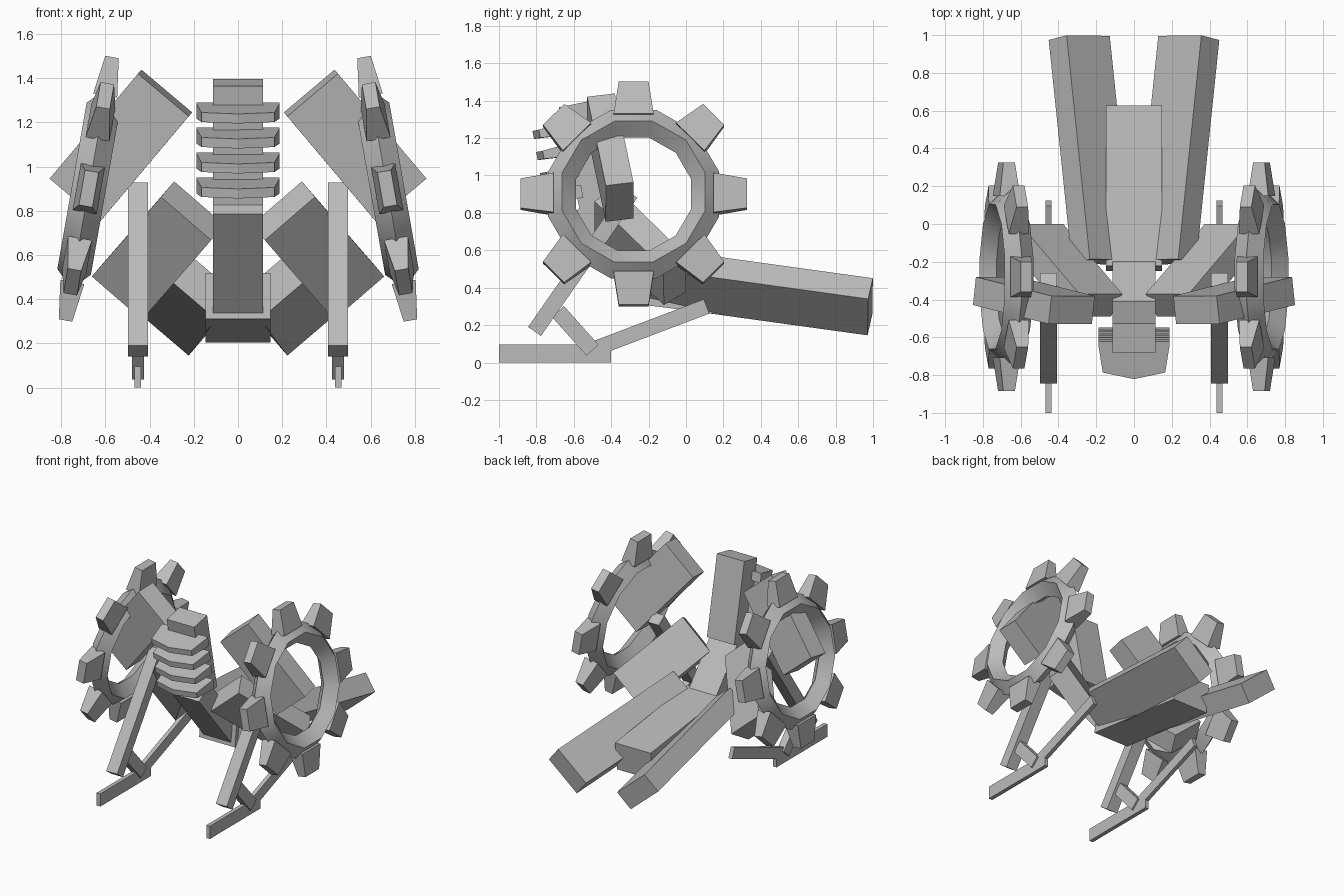
import bpy, bmesh, math
from mathutils import Vector, Matrix

if "Cube" in bpy.data.objects:
    bpy.data.objects.remove(bpy.data.objects["Cube"])

grey = bpy.data.materials.new("hull_grey")
grey.diffuse_color = (0.5, 0.5, 0.5, 1)
grey.use_nodes = True
grey.node_tree.nodes["Principled BSDF"].inputs["Base Color"].default_value = grey.diffuse_color


def finish(name, bm, side=1):
    """Turn a bmesh into an object, mirrored across x when side is -1."""
    if side < 0:
        bmesh.ops.scale(bm, vec=(-1, 1, 1), verts=bm.verts)
    bmesh.ops.recalc_face_normals(bm, faces=bm.faces)
    mesh = bpy.data.meshes.new(name)
    bm.to_mesh(mesh)
    bm.free()
    mesh.materials.append(grey)
    obj = bpy.data.objects.new(name, mesh)
    bpy.context.collection.objects.link(obj)
    return obj


def beam(name, a, b, width, thick, hint, side=1):
    """Box running from a to b, its width lying along the hint direction."""
    a, b = Vector(a), Vector(b)
    axis = (b - a).normalized()
    h = Vector(hint)
    w = (h - axis * h.dot(axis)).normalized()
    t = axis.cross(w)
    rot = Matrix((w, t, axis)).transposed().to_4x4()
    size = Matrix.Diagonal((width, thick, (b - a).length, 1))
    bm = bmesh.new()
    bmesh.ops.create_cube(bm, size=1, matrix=Matrix.Translation((a + b) / 2) @ rot @ size)
    return finish(name, bm, side)


def loft(bm, rings):
    """Closed solid through two rings with the same number of points."""
    lo, hi = [[bm.verts.new(p) for p in r] for r in rings]
    n = len(lo)
    bm.faces.new(lo)
    bm.faces.new(hi)
    for i in range(n):
        j = (i + 1) % n
        bm.faces.new((lo[i], lo[j], hi[j], hi[i]))


WHEEL = Matrix.Translation((0.675, -0.28, 0.9)) @ Matrix.Rotation(math.radians(-10), 4, 'Y')
ROLLED = (0.228, 0, 0.195)
X = (1, 0, 0)

for side, tag in ((1, "right"), (-1, "left")):
    # wheel rim: twelve-sided ring with a diamond section
    bm = bmesh.new()
    loops = []
    for i in range(12):
        ang = math.radians(15 + 30 * i)
        loops.append([bm.verts.new((x, r * math.cos(ang), r * math.sin(ang)))
                      for r, x in ((0.473, 0), (0.396, 0.077), (0.318, 0), (0.396, -0.077))])
    for i in range(12):
        p, q = loops[i], loops[(i + 1) % 12]
        for k in range(4):
            m = (k + 1) % 4
            bm.faces.new((p[k], p[m], q[m], q[k]))
    bm.transform(WHEEL)
    rim = finish("wheel_rim_" + tag, bm, side)
    bpy.context.view_layer.objects.active = rim
    rim.select_set(True)
    bpy.ops.object.shade_smooth_by_angle(angle=math.radians(35))
    rim.select_set(False)

    # eight tapered wheel teeth
    bm = bmesh.new()
    for i in range(8):
        turn = Matrix.Rotation(math.radians(45 * i), 4, 'X')
        loft(bm, [[turn @ Vector((sx * hx, sy * hy, r))
                   for sx, sy in ((-1, -1), (1, -1), (1, 1), (-1, 1))]
                  for r, hx, hy in ((0.428, 0.055, 0.107), (0.605, 0.031, 0.08))])
    bm.transform(WHEEL)
    finish("wheel_teeth_" + tag, bm, side)

    # shoulder, hip and tail slabs
    beam("shoulder_" + tag, (0.73, -0.355, 0.858), (0.33, -0.455, 1.333), 0.30, 0.15, ROLLED, side)
    beam("hip_" + tag, (0.518, -0.06, 0.44), (0.205, -0.43, 0.80), 0.30, 0.15, ROLLED, side)
    beam("tail_" + tag, (0.167, -0.2, 0.462), (0.29, 0.985, 0.298), 0.30, 0.148, ROLLED, side)

    # landing leg: strut, rear strut, brace and skid
    beam("front_strut_" + tag, (0.453, -0.81, 0.166), (0.453, -0.295, 0.905), 0.09, 0.084, X, side)
    beam("rear_strut_" + tag, (0.453, -0.51, 0.065), (0.453, 0.11, 0.30), 0.03, 0.082, X, side)
    beam("brace_" + tag, (0.453, -0.685, 0.273), (0.453, -0.5, 0.066), 0.055, 0.087, X, side)
    beam("skid_" + tag, (0.453, -1.0, 0.0475), (0.453, -0.4, 0.0475), 0.03, 0.095, X, side)

# central body: upper spine, lower spine and abdomen
beam("upper_spine", (0, -0.485, 0.80), (0, -0.603, 1.38), 0.226, 0.157, X)
beam("lower_spine", (0, -0.165, 0.36), (0, -0.562, 0.833), 0.226, 0.15, X)
beam("abdomen", (0, -0.235, 0.415), (0, 0.615, 0.308), 0.295, 0.21, X)

# four wedge ribs stacked on the front of the spine
for i in range(4):
    bm = bmesh.new()
    profile = ((0.187, 0.03), (0.187, 0.0), (0.165, -0.14), (0, -0.175),
               (-0.165, -0.14), (-0.187, 0.0), (-0.187, 0.03))
    loft(bm, [[(x, y, s * (0.034 if y >= 0 else 0.022)) for x, y in profile] for s in (-1, 1)])
    bm.transform(Matrix.Translation((0, -0.645 + 0.02 * i, 1.25 - 0.113 * i))
                 @ Matrix.Rotation(math.radians(11), 4, 'X'))
    finish("rib_%d" % (i + 1), bm)
